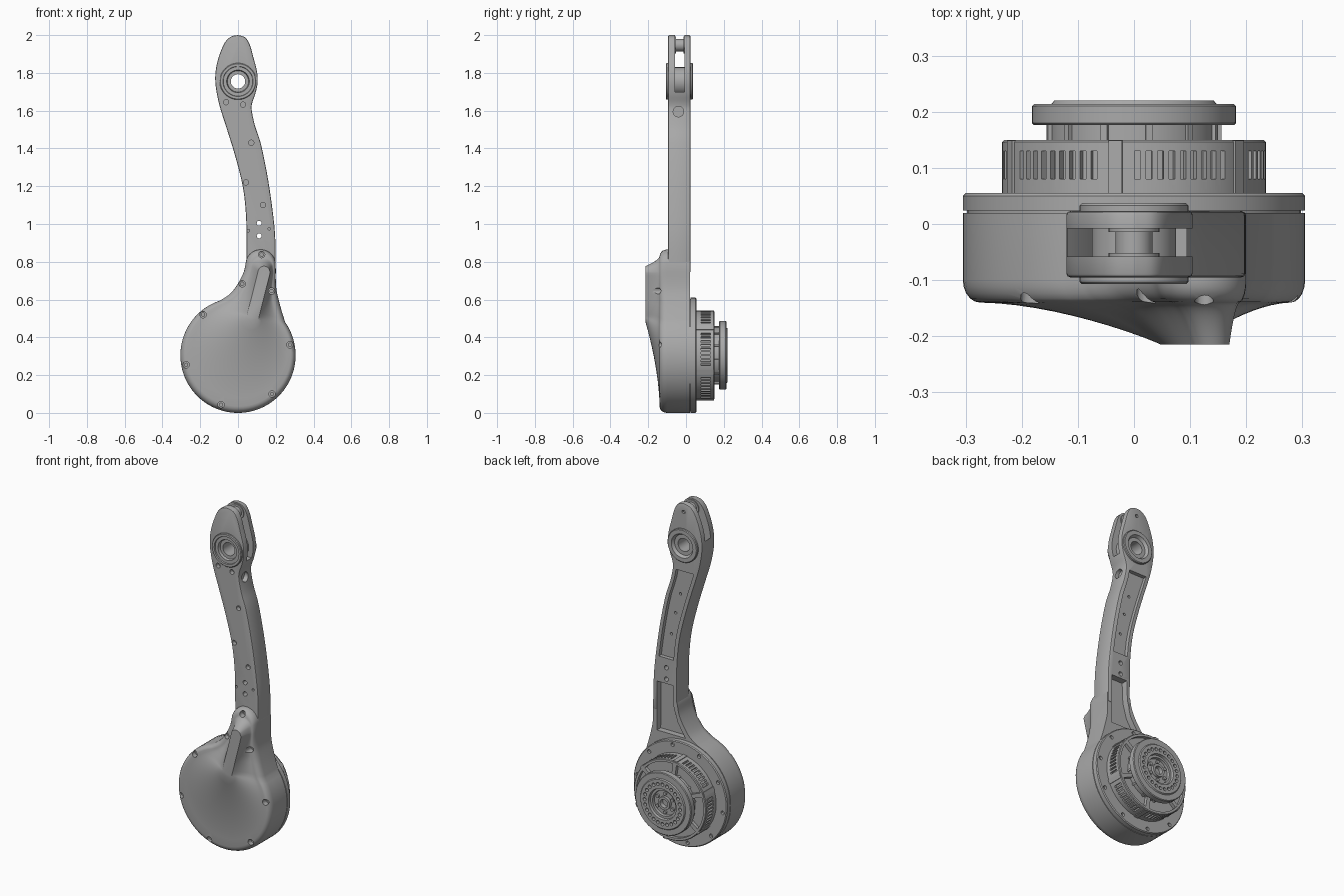
import bpy, bmesh
from math import sin, cos, pi, radians
from mathutils import Vector, Matrix

old = bpy.data.objects.get("Cube")
if old:
    bpy.data.objects.remove(old)

HUB = 0.305      # hub radius and height of its axis
grey = bpy.data.materials.new("machined grey")
grey.use_nodes = True
grey.diffuse_color = (0.4, 0.4, 0.4, 1)
grey.node_tree.nodes["Principled BSDF"].inputs["Base Color"].default_value = grey.diffuse_color


def polar(r, deg):
    """Point on the hub, angle measured from the top towards +x."""
    return (r * sin(radians(deg)), HUB + r * cos(radians(deg)))


def skin(bm, loops, closed=False):
    """Join equal loops of vertices with quads and cap the ends."""
    rows = [[bm.verts.new(p) for p in loop] for loop in loops]
    n = len(rows[0])
    pairs = list(zip(rows, rows[1:])) + ([(rows[-1], rows[0])] if closed else [])
    for a, b in pairs:
        for i in range(n):
            j = (i + 1) % n
            bm.faces.new((a[i], a[j], b[j], b[i]))
    if not closed:
        bm.faces.new(rows[0][::-1])
        bm.faces.new(rows[-1])


def prism(bm, pts, y0, y1):
    skin(bm, [[(x, y, z) for x, z in pts] for y in (y0, y1)])


def lathe(bm, profile, centre=(0, HUB), n=64, closed=False):
    """Turn (radius, y) pairs about an axis along y."""
    skin(bm, [[(centre[0] + r * sin(2 * pi * i / n), y, centre[1] + r * cos(2 * pi * i / n))
               for i in range(n)] for r, y in profile], closed)


def rod(bm, centre, r, y0, y1, n=20):
    lathe(bm, [(r, y0), (r, y1)], centre, n)


def block(bm, deg, r0, r1, half, y0, y1):
    """Radial block on the hub."""
    t = Vector((cos(radians(deg)), -sin(radians(deg)))) * half
    a, b = Vector(polar(r0, deg)), Vector(polar(r1, deg))
    prism(bm, [a - t, a + t, b + t, b - t], y0, y1)


def to_object(name, bm):
    bmesh.ops.recalc_face_normals(bm, faces=bm.faces)
    mesh = bpy.data.meshes.new(name)
    bm.to_mesh(mesh)
    bm.free()
    obj = bpy.data.objects.new(name, mesh)
    bpy.context.collection.objects.link(obj)
    return obj


def build(name, bm, cuts=(), bevel=0.0):
    """Make the part, bevel it, subtract the cutters and shade it."""
    obj = to_object(name, bm)
    obj.data.materials.append(grey)
    if bevel:
        m = obj.modifiers.new("bevel", 'BEVEL')
        m.width, m.segments, m.angle_limit = bevel, 2, radians(50)
    helpers = []
    for cut in cuts:
        helper = to_object("cutter", cut.copy())
        helper.hide_render = True
        m = obj.modifiers.new("cut", 'BOOLEAN')
        m.object, m.solver = helper, 'EXACT'
        helpers.append(helper)
    bpy.context.view_layer.update()
    final = bpy.data.meshes.new_from_object(obj.evaluated_get(bpy.context.evaluated_depsgraph_get()))
    obj.modifiers.clear()
    obj.data = final
    for helper in helpers:
        bpy.data.objects.remove(helper)
    bpy.ops.object.select_all(action='DESELECT')
    obj.select_set(True)
    bpy.context.view_layer.objects.active = obj
    bpy.ops.object.shade_smooth_by_angle(angle=radians(32))
    return obj


def smooth(pts, steps=5):
    """Catmull-Rom curve through the points."""
    p = [Vector(q) for q in (pts[0], *pts, pts[-1])]
    out = []
    for a, b, c, d in zip(p, p[1:], p[2:], p[3:]):
        for k in range(steps):
            t = k / steps
            out.append(b + (c - a) * t / 2 + (a * 2 - b * 5 + c * 4 - d) * t**2 / 2
                       + (b * 3 - a - c * 3 + d) * t**3 / 2)
    return out + [p[-1]]


def edge_at(curve, z):
    a, b = next((a, b) for a, b in zip(curve, curve[1:]) if a.y <= z <= b.y)
    return a.x + (b.x - a.x) * (z - a.y) / (b.y - a.y)


# Arm side curves, from bottom to top
left = smooth([(0.045, 0.74), (0.045, 0.9), (0.042, 1.05), (0.025, 1.2), (-0.015, 1.36), (-0.058, 1.5),
               (-0.09, 1.6), (-0.108, 1.67), (-0.12, 1.75), (-0.117, 1.82), (-0.1, 1.89),
               (-0.07, 1.96), (-0.037, 1.992), (0, 2)])
right = smooth([(0.198, 0.74), (0.198, 0.9), (0.188, 1.03), (0.16, 1.23), (0.122, 1.42), (0.09, 1.52),
                (0.073, 1.6), (0.075, 1.64), (0.092, 1.69), (0.104, 1.75), (0.1, 1.81),
                (0.082, 1.88), (0.062, 1.95), (0.037, 1.988), (0, 2)])

# Pockets in the back of the arm
pockets = bmesh.new()
heights = [1.06 + 0.054 * i for i in range(11)]
prism(pockets, [(edge_at(left, z) + 0.024, z) for z in heights]
      + [(edge_at(right, z) - 0.024, z) for z in reversed(heights)], 0.0, 0.1)
prism(pockets, [(0.07, 0.91), (0.172, 0.91), (0.175, 0.62), (-0.01, 0.62), (0.04, 0.7), (0.065, 0.79)],
      -0.015, 0.1)

# Fork slot, pivot bore and holes of the arm
slot = bmesh.new()
prism(slot, [(-0.2, 1.9), (-0.04, 1.7), (0.2, 1.7), (0.2, 2.1), (-0.2, 2.1)], -0.058, -0.008)
bore = bmesh.new()
rod(bore, (0, 1.755), 0.07, -0.2, 0.2, 48)
holes = bmesh.new()
for spot in [(-0.063, 1.645), (0.027, 1.632), (0.07, 1.43), (0.042, 1.22), (0.132, 1.1)]:
    rod(holes, spot, 0.014, -0.2, -0.07)
for spot in [(0.055, 0.965), (0.165, 0.975)]:
    rod(holes, spot, 0.007, -0.2, -0.08, 12)
for z in (0.937, 1.004):
    rod(holes, (0.112, z), 0.013, -0.2, 0.2)
for z in (1.2, 1.33, 1.45):
    rod(holes, ((edge_at(left, z) + edge_at(right, z)) / 2, z), 0.008, -0.02, 0.015, 12)
rod(holes, (0, 1.95), 0.01, 0.01, 0.2, 12)
bmesh.ops.create_cone(holes, cap_ends=True, segments=24, radius1=0.028, radius2=0.028, depth=0.1,
                      matrix=Matrix.Translation((0.1, -0.04, 1.595)) @ Matrix.Rotation(pi / 2, 4, 'Y'))

arm = bmesh.new()
prism(arm, left + right[-2::-1], -0.095, 0.023)
build("arm", arm, [pockets, slot, bore, holes], 0.007)

# Pivot sleeve and fork pin
sleeve = bmesh.new()
lathe(sleeve, [(0.038, -0.085), (0.056, -0.085), (0.06, -0.1), (0.078, -0.1), (0.08, -0.107),
               (0.093, -0.107), (0.097, -0.103), (0.097, -0.075), (0.075, -0.058), (0.075, -0.008),
               (0.097, 0.005), (0.097, 0.033), (0.093, 0.037), (0.07, 0.037), (0.06, 0.02),
               (0.038, 0.02)], (0, 1.755), 48, True)
build("pivot_sleeve", sleeve)
pin = bmesh.new()
lathe(pin, [(0.045, -0.062), (0.045, -0.052), (0.033, -0.052), (0.033, -0.014), (0.045, -0.014),
            (0.045, -0.004)], (0, 1.947), 32)
build("fork_pin", pin)

# Housing outline: round hub running into a neck
neck = smooth([polar(HUB, -18), (-0.04, 0.632), (0.0, 0.685), (0.03, 0.745), (0.041, 0.795)], 4)
neck += [(0.12 + 0.08 * sin(radians(a)), 0.785 + 0.08 * cos(radians(a))) for a in range(-72, 91, 12)]
neck += smooth([(0.2, 0.75), (0.2, 0.7), (0.204, 0.65), (0.215, 0.6), (0.231, 0.54), polar(HUB, 55)], 3)
outline = [Vector(p) for p in neck + [polar(HUB, a) for a in range(60, 340, 5)]]

# Front cover rises from a rounded rim to a flat ridge
low, high = Vector((0.08, 0.515)), Vector((0.138, 0.745))
axis = high - low
loops = [[(p.x, 0.02, p.y) for p in outline]]
rim_steps = [('rim', i / 5) for i in range(6)]
for kind, s in rim_steps + [('slope', i / 10) for i in range(1, 11)]:
    loop = []
    for p in outline:
        near = low + axis * min(1, max(0, (p - low).dot(axis) / axis.length_squared))
        way = near - p
        reach = way.length - 0.032
        rim = min(0.035, 0.4 * reach)
        if kind == 'rim':
            d, y = rim * (1 - cos(s * pi / 2)), -0.1 - 0.04 * sin(s * pi / 2)
        else:
            d, y = rim + (reach - rim) * s, -0.14 - 0.075 * s**1.7
        q = p + way.normalized() * d
        loop.append((q.x, y, q.y))
    loops.append(loop)
housing = bmesh.new()
skin(housing, loops)
screws = bmesh.new()
for spot in [(0.275, 0.36), (-0.275, 0.254), (-0.185, 0.52), (0.18, 0.1), (-0.09, 0.043),
             (0.022, 0.683), (0.178, 0.645), (0.125, 0.838)]:
    lathe(screws, [(0.017, -0.3), (0.017, -0.11), (0.009, -0.11), (0.009, -0.09)], spot, 20)
build("housing", housing, [pockets, screws])

# Back flange with a bolt circle
flange = bmesh.new()
lathe(flange, [(0.298, 0.01), (0.298, 0.024), (HUB, 0.024), (HUB, 0.05), (0.3, 0.055)], n=96)
bolts = bmesh.new()
for i in range(10):
    rod(bolts, polar(0.28, 36 * i + 10), 0.011, 0.04, 0.1, 16)
build("back_flange", flange, [bolts])

# Vented drum: slots in six groups, ribs between the groups
drum = bmesh.new()
lathe(drum, [(0.235, 0.05), (0.235, 0.146), (0.231, 0.15), (0.218, 0.15), (0.218, 0.13), (0.165, 0.13)], n=96)
vents = bmesh.new()
ribs = bmesh.new()
for k in range(6):
    start = 60 * k - 8
    block(ribs, start, 0.15, 0.239, 0.012, 0.05, 0.149)
    for i in range(9):
        block(vents, start + 9.5 + 5.1 * i, 0.222, 0.25, 0.0055, 0.08, 0.13)
build("vented_drum", drum, [vents])
build("drum_ribs", ribs)

# Bearing neck with small posts
bearing = bmesh.new()
rod(bearing, (0, HUB), 0.15, 0.12, 0.18, 64)
build("bearing_neck", bearing)
posts = bmesh.new()
for i in range(12):
    block(posts, 30 * i + 10, 0.14, 0.157, 0.006, 0.12, 0.179)
build("bearing_posts", posts)

# Output disc with a ring of holes and a bolted centre
disc = bmesh.new()
lathe(disc, [(0.178, 0.176), (0.182, 0.18), (0.182, 0.21), (0.178, 0.214), (0.147, 0.214), (0.142, 0.22),
             (0.09, 0.22), (0.087, 0.205), (0.074, 0.205), (0.072, 0.19), (0.038, 0.19),
             (0.038, 0.207), (0.024, 0.207), (0.022, 0.185)])
ring = bmesh.new()
for i in range(24):
    rod(ring, polar(0.116, 15 * i), 0.01, 0.2, 0.3, 14)
build("output_disc", disc, [ring])
centre = bmesh.new()
for i in range(6):
    rod(centre, polar(0.055, 60 * i), 0.01, 0.185, 0.2, 14)
build("centre_bolts", centre)

for cut in (pockets, slot, bore, holes, screws, bolts, vents, ring):
    cut.free()
